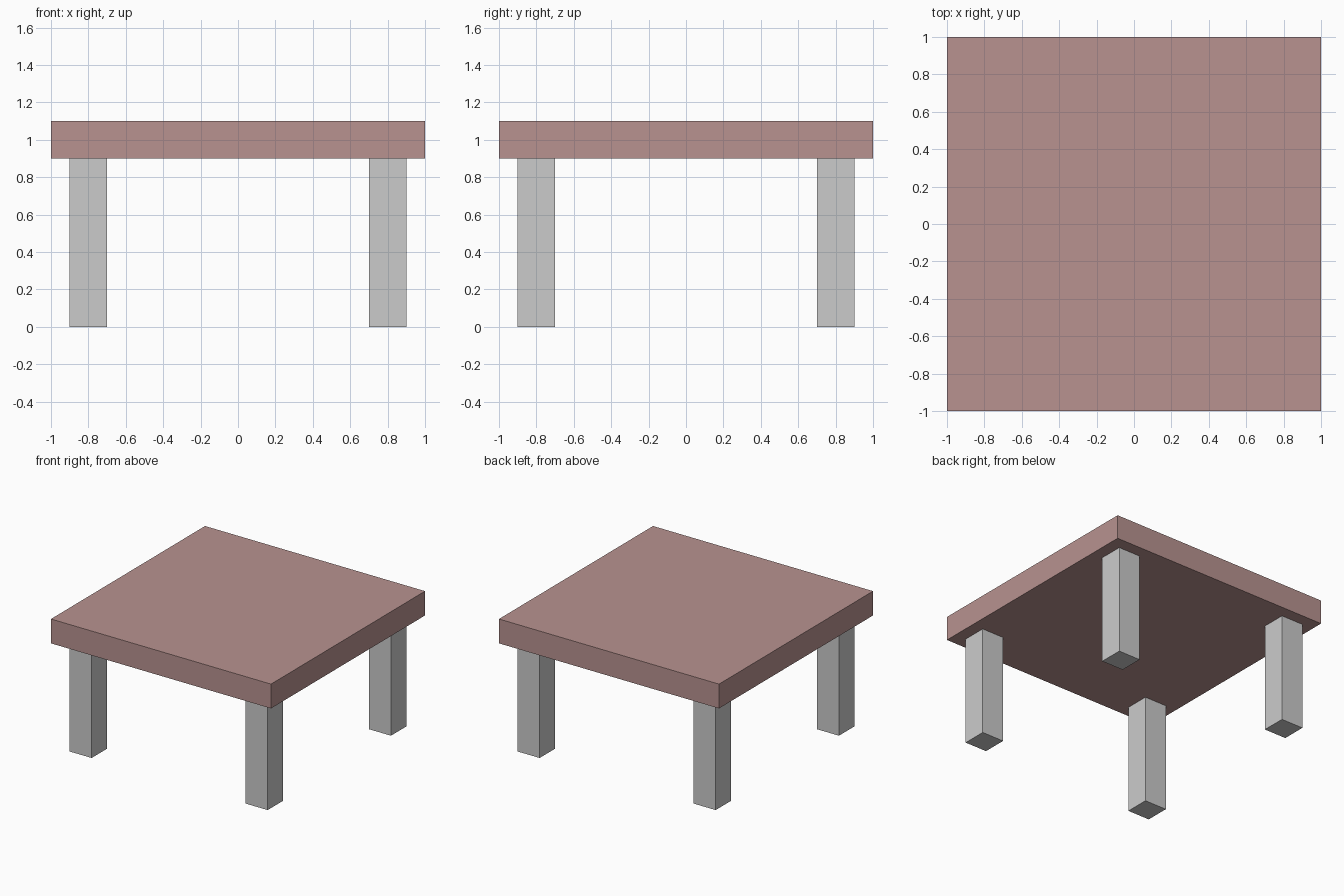
import bpy

if "Cube" in bpy.data.objects:
    bpy.data.objects.remove(bpy.data.objects["Cube"])


def box(name, center, size):
    bpy.ops.mesh.primitive_cube_add(size=1, location=center)
    obj = bpy.context.object
    obj.name = name
    obj.scale = size
    bpy.ops.object.transform_apply(location=False, rotation=False, scale=True)
    return obj


# Square table top
top = box("table_top", (0, 0, 1.0), (2, 2, 0.2))
mat = bpy.data.materials.new("top_pink")
mat.diffuse_color = (0.48, 0.29, 0.28, 1)
mat.use_nodes = True
mat.node_tree.nodes["Principled BSDF"].inputs["Base Color"].default_value = mat.diffuse_color
top.data.materials.append(mat)

# Four square legs, inset from the corners
for y_name, y in (("front", -0.8), ("back", 0.8)):
    for x_name, x in (("left", -0.8), ("right", 0.8)):
        box(f"{y_name}_{x_name}_leg", (x, y, 0.45), (0.2, 0.2, 0.9))
